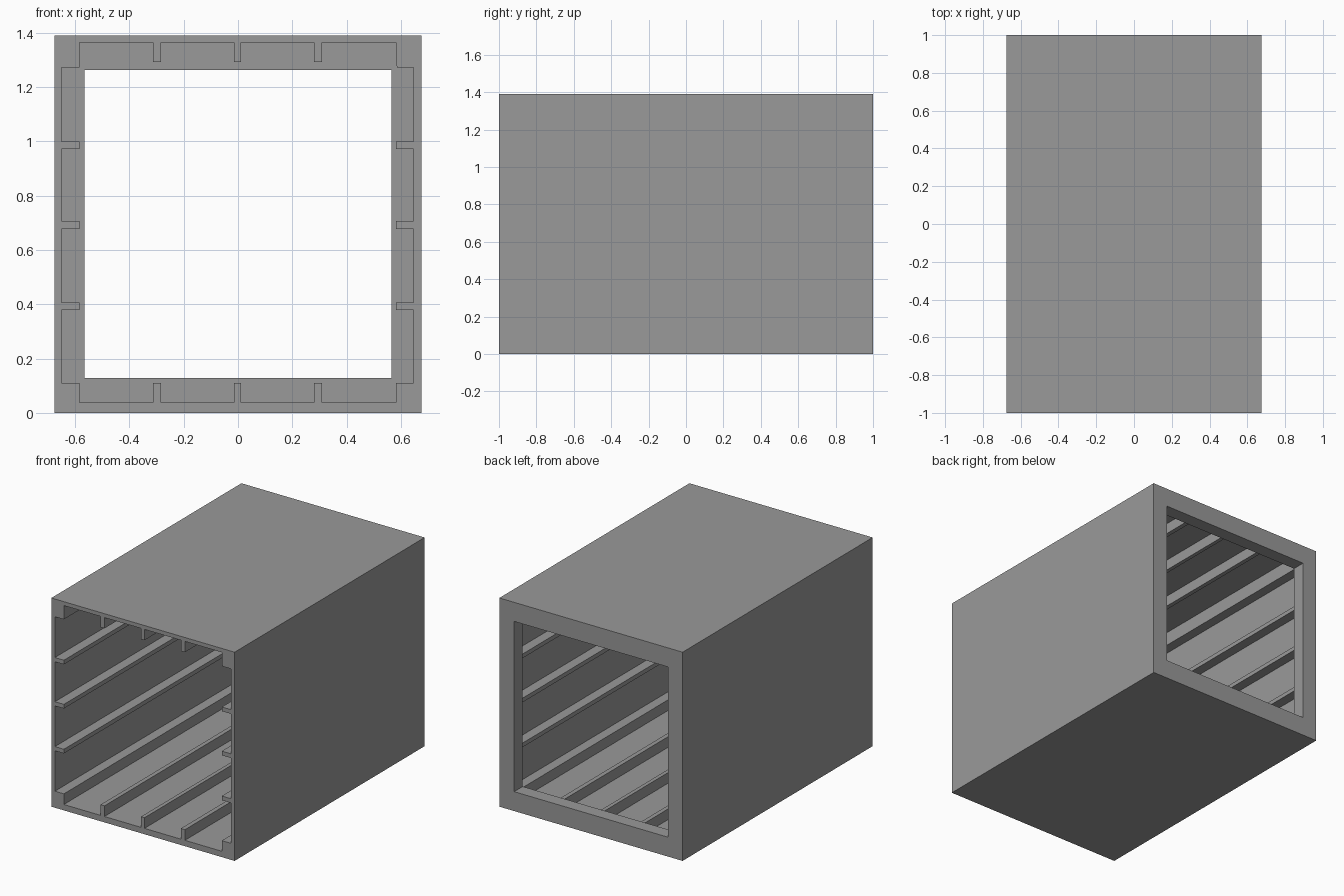
import bpy, bmesh

if "Cube" in bpy.data.objects:
    bpy.data.objects.remove(bpy.data.objects["Cube"])

FRONT, FLANGE, BACK = -1.0, 0.91, 1.0
W, H = 0.675, 1.39                       # outer half width and height
LEFT, RIGHT, FLOOR, CEIL = -0.649, 0.647, 0.039, 1.364        # inner wall planes
TIP_L, TIP_R, TIP_B, TIP_T = -0.583, 0.581, 0.11, 1.292       # rib tips
CORNER_T = 1.272                         # underside of the top corner blocks
RIBS_X = [(-0.313, -0.284), (-0.015, 0.011), (0.279, 0.309)]
RIBS_Z = [(0.379, 0.407), (0.678, 0.706), (0.972, 1.0)]


def rect(x0, x1, z0, z1):
    return [(x0, z0), (x1, z0), (x1, z1), (x0, z1)]


def ribbed_outline():
    """Inner outline, anticlockwise, with ribs on each wall and corner blocks."""
    pts = [(TIP_L, TIP_B), (TIP_L, FLOOR)]
    for a, b in RIBS_X:                                   # floor
        pts += [(a, FLOOR), (a, TIP_B), (b, TIP_B), (b, FLOOR)]
    pts += [(TIP_R, FLOOR), (TIP_R, TIP_B), (RIGHT, TIP_B)]
    for a, b in RIBS_Z:                                   # right wall
        pts += [(RIGHT, a), (TIP_R, a), (TIP_R, b), (RIGHT, b)]
    pts += [(RIGHT, CORNER_T), (TIP_R + 0.005, CORNER_T), (TIP_R, TIP_T), (TIP_R, CEIL)]
    for a, b in reversed(RIBS_X):                         # ceiling
        pts += [(b, CEIL), (b, TIP_T), (a, TIP_T), (a, CEIL)]
    pts += [(TIP_L, CEIL), (TIP_L, CORNER_T), (LEFT, CORNER_T)]
    for a, b in reversed(RIBS_Z):                         # left wall
        pts += [(LEFT, b), (TIP_L, b), (TIP_L, a), (LEFT, a)]
    return pts + [(LEFT, TIP_B)]


bm = bmesh.new()


def loop(pts, y):
    verts = [bm.verts.new((x, y, z)) for x, z in pts]
    edges = [bm.edges.new((verts[i - 1], verts[i])) for i in range(len(verts))]
    return verts, edges


def sleeve(a, b):
    for i in range(len(a[0])):
        bm.faces.new((a[0][i - 1], a[0][i], b[0][i], b[0][i - 1]))


def ring(a, b, direction):
    bmesh.ops.triangle_fill(bm, edges=a[1] + b[1], use_beauty=True, normal=(0, direction, 0))


outer, opening, ribbed = rect(-W, W, 0, H), rect(-0.566, 0.566, 0.129, 1.263), ribbed_outline()
outer_front, outer_back = loop(outer, FRONT), loop(outer, BACK)
rib_front, rib_back = loop(ribbed, FRONT), loop(ribbed, FLANGE)
open_front, open_back = loop(opening, FLANGE), loop(opening, BACK)

sleeve(outer_front, outer_back)      # outside walls
sleeve(rib_front, rib_back)          # ribbed inside walls
sleeve(open_front, open_back)        # flange opening
ring(outer_front, rib_front, -1)     # front rim
ring(rib_back, open_front, -1)       # inner face of flange
ring(outer_back, open_back, 1)       # back face of flange
bmesh.ops.recalc_face_normals(bm, faces=bm.faces)

mesh = bpy.data.meshes.new("ribbed_housing")
bm.to_mesh(mesh)
bm.free()
housing = bpy.data.objects.new("ribbed_housing", mesh)
bpy.context.collection.objects.link(housing)

grey = bpy.data.materials.new("grey")
grey.diffuse_color = (0.32, 0.32, 0.32, 1)
grey.use_nodes = True
grey.node_tree.nodes["Principled BSDF"].inputs["Base Color"].default_value = grey.diffuse_color
mesh.materials.append(grey)
